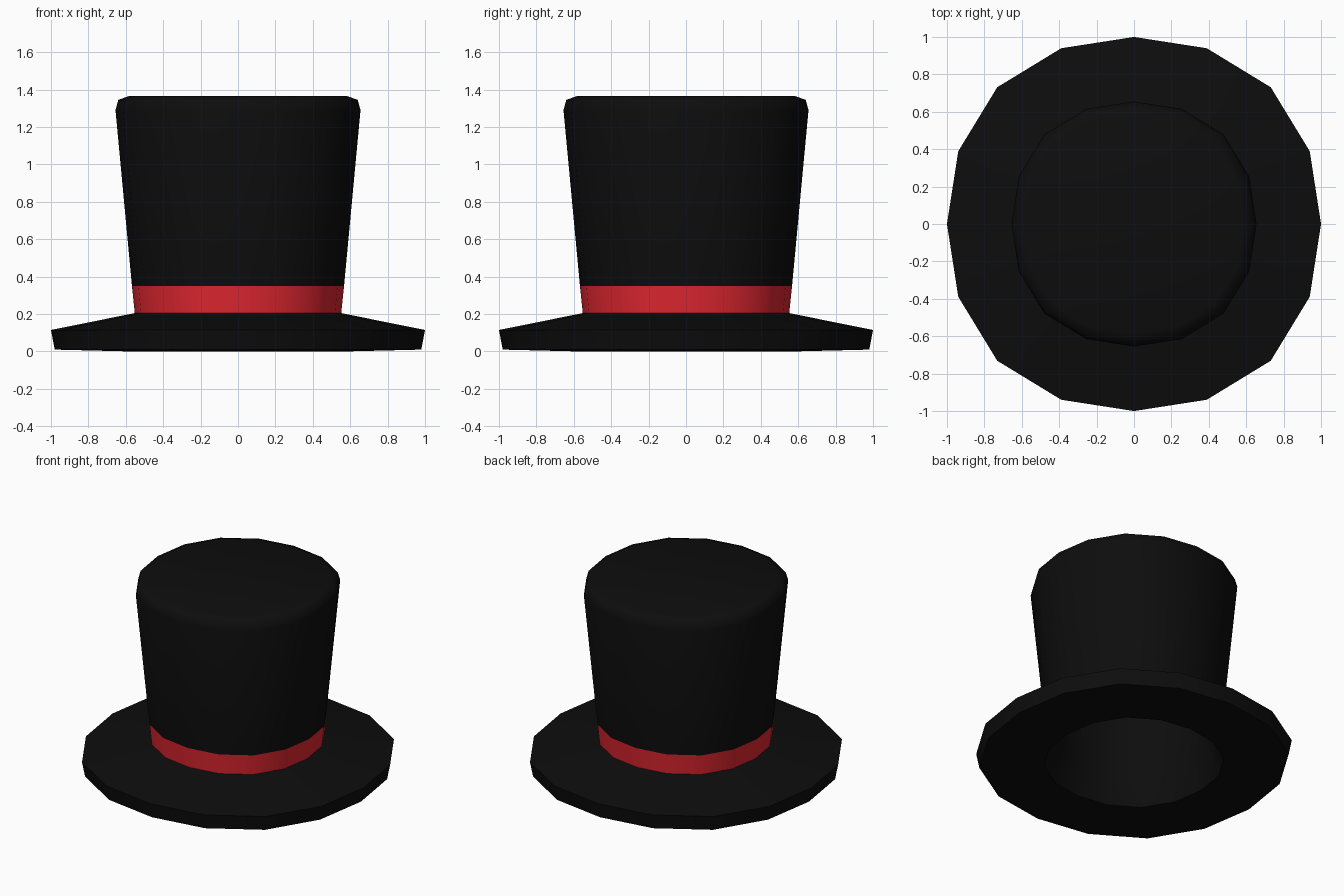
import bpy, bmesh, math

if "Cube" in bpy.data.objects:
    bpy.data.objects.remove(bpy.data.objects["Cube"])

SIDES = 16


def material(name, rgb):
    m = bpy.data.materials.new(name)
    m.diffuse_color = (*rgb, 1)
    m.use_nodes = True
    m.node_tree.nodes["Principled BSDF"].inputs["Base Color"].default_value = m.diffuse_color
    return m


def ring(bm, r, z):
    # slightly squared circle: a little wider on the diagonals
    verts = []
    for i in range(SIDES):
        a = 2 * math.pi * i / SIDES
        k = r * (1 + 0.017 * (1 - math.cos(4 * a)))
        verts.append(bm.verts.new((k * math.cos(a), k * math.sin(a), z)))
    return verts


# Profile from the hollow's ceiling, down the lining, round the brim and up the crown
profile = [
    (0.58, 1.27), (0.50, 0.22), (0.57, 0.0),        # lining
    (0.98, 0.01), (1.0, 0.115), (0.552, 0.205),     # brim
    (0.567, 0.35), (0.655, 1.29), (0.64, 1.345), (0.585, 1.365),  # band and crown
]
BAND = 5  # profile segment that is the ribbon

bm = bmesh.new()
rings = [ring(bm, r, z) for r, z in profile]
for s, (a, b) in enumerate(zip(rings, rings[1:])):
    for i in range(SIDES):
        j = (i + 1) % SIDES
        f = bm.faces.new((a[i], a[j], b[j], b[i]))
        f.material_index = 1 if s == BAND else 0
# Hollow ceiling and crown top
bm.faces.new(rings[0])
bm.faces.new(rings[-1])
bmesh.ops.recalc_face_normals(bm, faces=bm.faces)

mesh = bpy.data.meshes.new("top_hat")
bm.to_mesh(mesh)
bm.free()
mesh.materials.append(material("black felt", (0.004, 0.004, 0.004)))
mesh.materials.append(material("red ribbon", (0.75, 0.02, 0.03)))
hat = bpy.data.objects.new("top_hat", mesh)
bpy.context.collection.objects.link(hat)

bpy.context.view_layer.objects.active = hat
hat.select_set(True)
bpy.ops.object.shade_smooth_by_angle(angle=math.radians(60))
